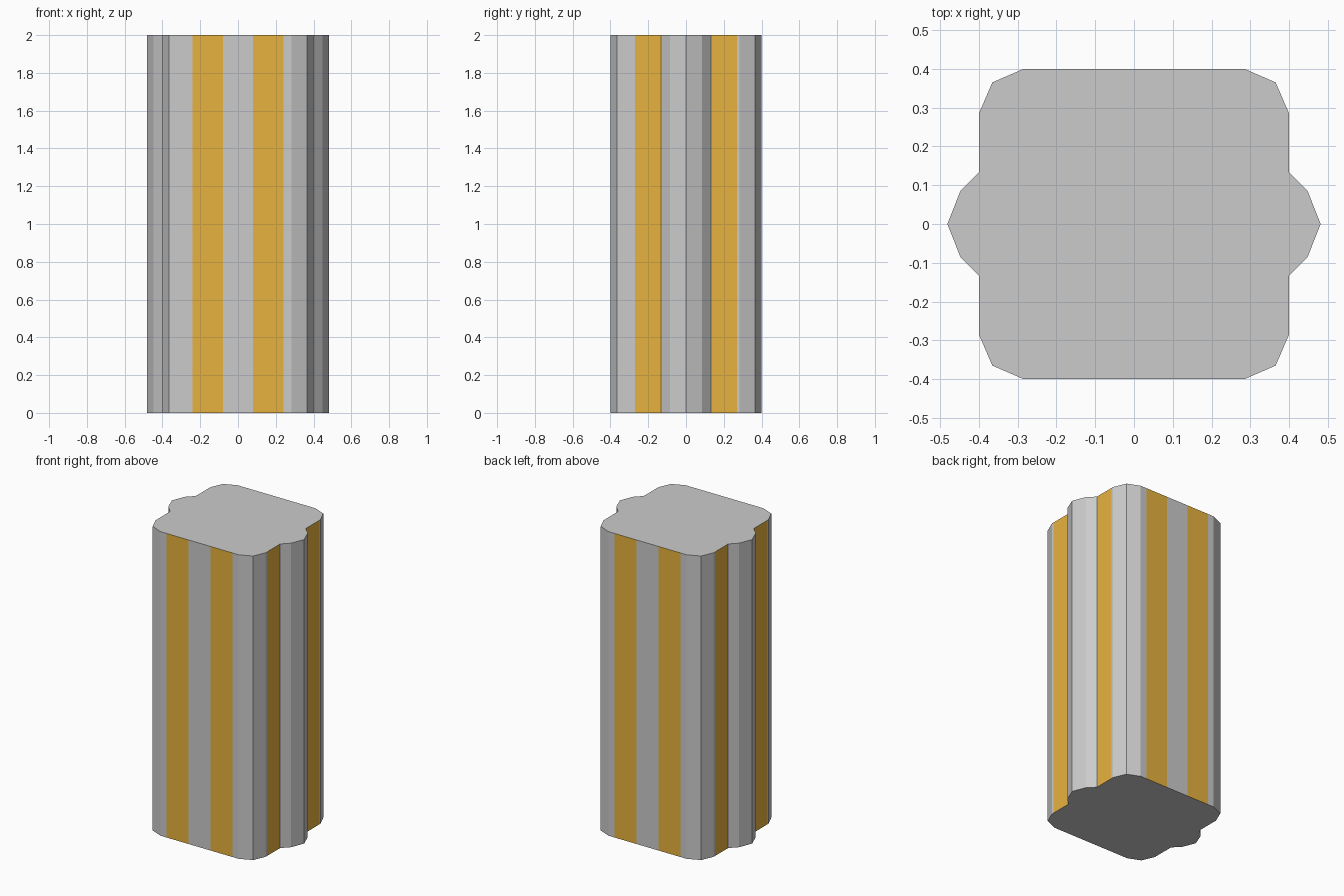
import bpy, bmesh

if "Cube" in bpy.data.objects:
    bpy.data.objects.remove(bpy.data.objects["Cube"])

HEIGHT = 2.0

# One quarter of the cross-section, counter-clockwise from the +x tip
quarter = [(0.481, 0), (0.447, 0.086), (0.4, 0.133), (0.4, 0.27), (0.4, 0.284),
           (0.365, 0.365), (0.284, 0.4), (0.24, 0.4), (0.08, 0.4)]
half = quarter + [(-x, y) for x, y in reversed(quarter[1:])]
outline = half + [(-x, -y) for x, y in half]

# Column: extruded outline, ends as single flat faces
bm = bmesh.new()
base = bm.faces.new([bm.verts.new((x, y, 0)) for x, y in outline])
ext = bmesh.ops.extrude_face_region(bm, geom=[base], use_keep_orig=True)
top = [v for v in ext["geom"] if isinstance(v, bmesh.types.BMVert)]
bmesh.ops.translate(bm, verts=top, vec=(0, 0, HEIGHT))
bmesh.ops.recalc_face_normals(bm, faces=bm.faces)


def is_stripe(face):
    """Two vertical stripes on each of the four main flat sides."""
    c, n = face.calc_center_median(), face.normal
    if abs(n.y) > 0.99:
        return 0.08 < abs(c.x) < 0.24
    if abs(n.x) > 0.99:
        return 0.13 < abs(c.y) < 0.27
    return False


# Orange stripes
bm.normal_update()
for f in bm.faces:
    f.material_index = 1 if is_stripe(f) else 0

mesh = bpy.data.meshes.new("striped_column")
bm.to_mesh(mesh)
bm.free()

orange = bpy.data.materials.new("orange_stripe")
orange.diffuse_color = (0.8, 0.45, 0.05, 1)
orange.use_nodes = True
orange.node_tree.nodes["Principled BSDF"].inputs["Base Color"].default_value = orange.diffuse_color
mesh.materials.append(None)
mesh.materials.append(orange)

column = bpy.data.objects.new("striped_column", mesh)
bpy.context.collection.objects.link(column)
